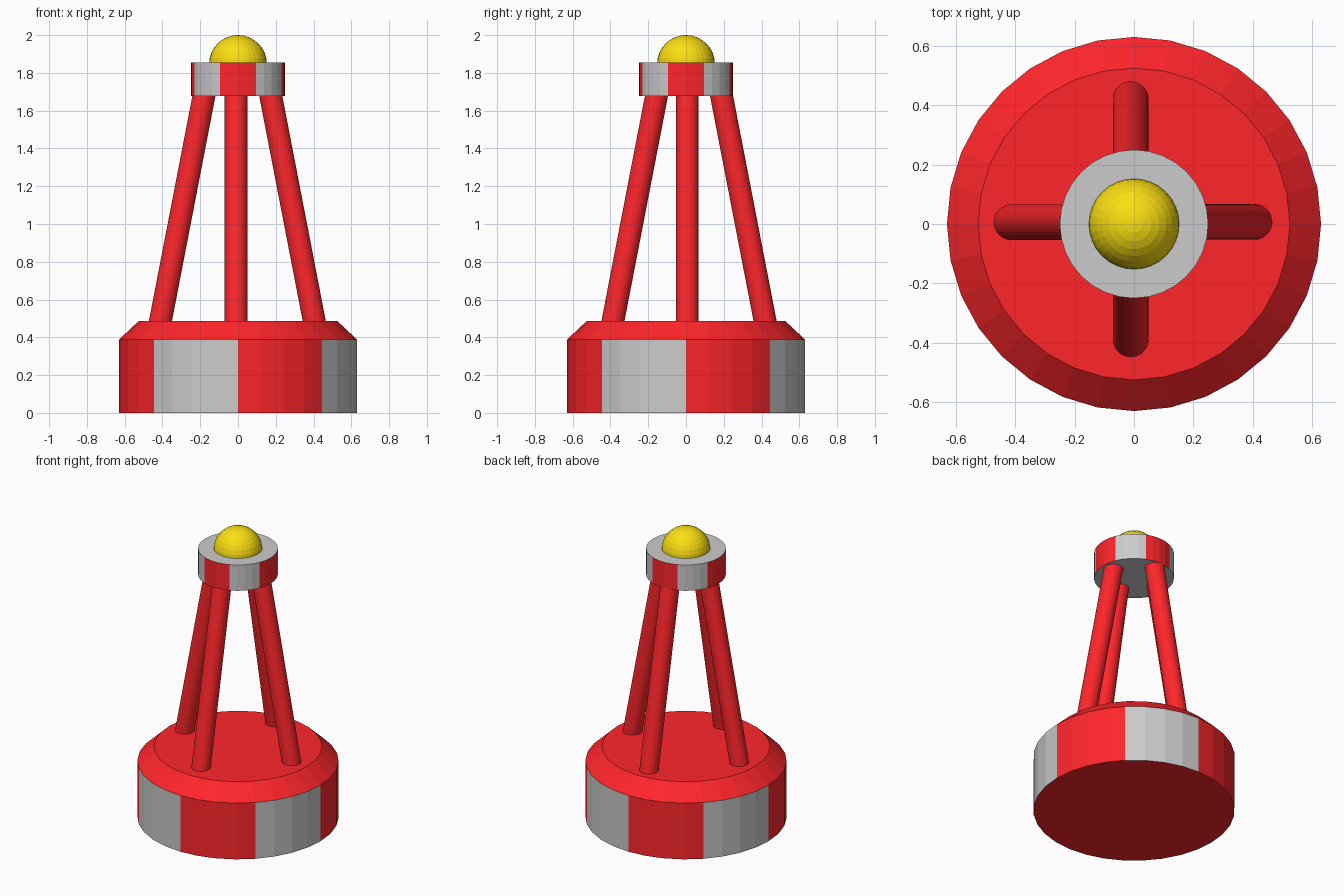
import bpy, bmesh
from math import pi, cos, sin, atan2
from mathutils import Vector

if "Cube" in bpy.data.objects:
    bpy.data.objects.remove(bpy.data.objects["Cube"])


def material(name, color):
    m = bpy.data.materials.new(name)
    m.diffuse_color = color
    m.use_nodes = True
    m.node_tree.nodes["Principled BSDF"].inputs["Base Color"].default_value = m.diffuse_color
    return m


RED = material("red paint", (1.0, 0.019, 0.024, 1))
GREY = material("grey paint", (0.70, 0.70, 0.70, 1))
YELLOW = material("yellow lamp", (0.96, 0.73, 0.006, 1))


def finish(name, bm, mats):
    bmesh.ops.recalc_face_normals(bm, faces=bm.faces)
    me = bpy.data.meshes.new(name)
    bm.to_mesh(me)
    bm.free()
    for m in mats:
        me.materials.append(m)
    ob = bpy.data.objects.new(name, me)
    bpy.context.collection.objects.link(ob)
    return ob


def striped_drum(name, profile, cap_slot, shift, sides=32):
    """Lathe (radius, z) points; vertical faces get eight alternating stripes."""
    bm = bmesh.new()
    rings = [[bm.verts.new((r * cos(2 * pi * i / sides), r * sin(2 * pi * i / sides), z))
              for i in range(sides)] for r, z in profile]
    for a, b in zip(rings, rings[1:]):
        for i in range(sides):
            j = (i + 1) % sides
            bm.faces.new((a[i], a[j], b[j], b[i]))
    bm.faces.new(rings[0])
    bm.faces.new(rings[-1])
    bm.normal_update()
    for f in bm.faces:
        f.material_index = cap_slot
        if abs(f.normal.z) < 0.1:
            c = f.calc_center_median()
            angle = (atan2(c.y, c.x) + shift) % (2 * pi)
            f.material_index = int(angle / (pi / 4)) % 2
    return finish(name, bm, [RED, GREY])


# Floating base with chamfered top
striped_drum("float_base", [(0.63, 0), (0.63, 0.388), (0.525, 0.487)], 0, 0)

# Collar under the lamp
striped_drum("lamp_collar", [(0.25, 1.677), (0.25, 1.855)], 1, pi / 8)

# Four leaning legs, slightly off centre
LEAN = (0.40 - 0.17) / (1.68 - 0.49)
OFFSETS = {"right_leg": (0.003, 0.007), "back_leg": (-0.011, 0.018),
           "left_leg": (-0.010, 0.006), "front_leg": (-0.011, 0.014)}
for k, (name, (ox, oy)) in enumerate(OFFSETS.items()):
    d = Vector((cos(k * pi / 2), sin(k * pi / 2), 0))
    off = Vector((ox, oy, 0))
    lo, hi = [off + d * (0.40 - (z - 0.49) * LEAN) + Vector((0, 0, z)) for z in (0.46, 1.71)]
    bm = bmesh.new()
    bmesh.ops.create_cone(bm, cap_ends=True, segments=32, radius1=0.06, radius2=0.06,
                          depth=(hi - lo).length)
    leg = finish(name, bm, [RED])
    leg.location = (lo + hi) / 2
    leg.rotation_euler = (hi - lo).to_track_quat('Z', 'Y').to_euler()

# Lamp dome
bm = bmesh.new()
bmesh.ops.create_uvsphere(bm, u_segments=32, v_segments=16, radius=0.153)
bmesh.ops.delete(bm, geom=[v for v in bm.verts if v.co.z < -0.001], context='VERTS')
lamp = finish("lamp_dome", bm, [YELLOW])
lamp.location.z = 1.847
